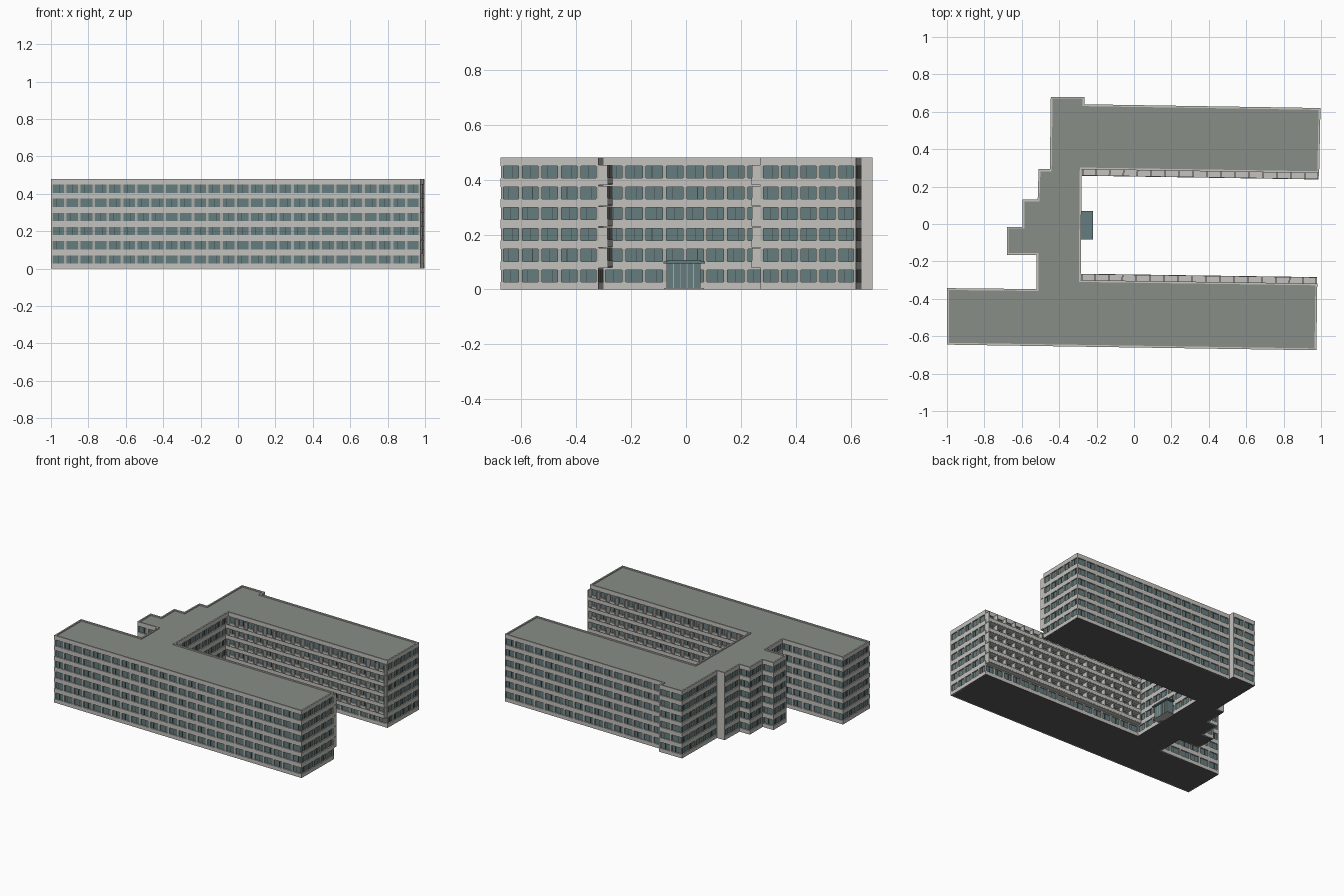
import bpy, bmesh, math
from mathutils import Vector, Matrix

if "Cube" in bpy.data.objects:
    bpy.data.objects.remove(bpy.data.objects["Cube"])

OUT = [(-1, -.645), (.975, -.675), (.98, -.318), (-.285, -.30), (-.28, .292), (.99, .272),
       (.997, .62), (-.265, .64), (-.265, .68), (-.445, .68), (-.45, .292), (-.51, .292),
       (-.515, .13), (-.595, .13), (-.595, -.015), (-.68, -.015), (-.68, -.165),
       (-.52, -.165), (-.52, -.348), (-1, -.343)]
OUT = [Vector(p) for p in OUT]
N = len(OUT)
H, FLOOR, SILL, WIN, REC = .48, .0757, .027, .044, .008


def mat(name, c):
    m = bpy.data.materials.new(name)
    m.diffuse_color = (*c, 1)
    m.use_nodes = True
    m.node_tree.nodes["Principled BSDF"].inputs["Base Color"].default_value = m.diffuse_color
    return m


WALL = mat("wall", (.55, .54, .51))
PIER = mat("pier", (.42, .42, .39))
GLASS = mat("glass", (.13, .20, .21))
FRAME = mat("frame", (.05, .06, .06))
ROOF = mat("roof", (.25, .27, .24))
BASE = mat("underside", (.1, .1, .1))


def finish(bm, name, m):
    me = bpy.data.meshes.new(name)
    bm.to_mesh(me)
    bm.free()
    me.materials.append(m)
    ob = bpy.data.objects.new(name, me)
    bpy.context.collection.objects.link(ob)
    return ob


def inset(d):
    """Mitred inward offset of the counter-clockwise outline."""
    res = []
    for i, p in enumerate(OUT):
        a = (p - OUT[i - 1]).normalized()
        b = (OUT[(i + 1) % N] - p).normalized()
        na, nb = Vector((-a.y, a.x)), Vector((-b.y, b.x))
        res.append(p + (na + nb) * (d / (1 + na.dot(nb))))
    return res


def loop(bm, pts, z):
    return [bm.verts.new((p.x, p.y, z)) for p in pts]


def strip(bm, lo, hi):
    for i in range(N):
        j = (i + 1) % N
        bm.faces.new((lo[i], lo[j], hi[j], hi[i]))


def band(bm, z0, z1, d):
    """Wall ring with returns to the recessed glass."""
    inn = inset(d)
    ls = [loop(bm, inn, z0), loop(bm, OUT, z0), loop(bm, OUT, z1), loop(bm, inn, z1)]
    for a, b in zip(ls, ls[1:]):
        strip(bm, a, b)


def edge_box(bm, e, s0, s1, d0, d1, z0, z1):
    """Box along outline edge e: s along the wall, d outward from it."""
    p, q = OUT[e], OUT[(e + 1) % N]
    t = (q - p).normalized()
    n = Vector((t.y, -t.x))
    c = p + t * (s0 + s1) / 2 + n * (d0 + d1) / 2
    m = (Matrix.Translation((c.x, c.y, (z0 + z1) / 2))
         @ Matrix.Rotation(math.atan2(t.y, t.x), 4, 'Z')
         @ Matrix.Diagonal((s1 - s0, d1 - d0, z1 - z0, 1)))
    bmesh.ops.create_cube(bm, size=1, matrix=m)


# recessed glass skin
bm = bmesh.new()
ins = inset(REC)
strip(bm, loop(bm, ins, .01), loop(bm, ins, H - .015))
finish(bm, "window_glass", GLASS)

# flat roof and underside
bm = bmesh.new()
bm.faces.new(loop(bm, inset(.01), H - .008))
finish(bm, "roof", ROOF)
bm = bmesh.new()
bm.faces.new(loop(bm, OUT, 0)).normal_flip()
finish(bm, "underside", BASE)

# spandrel bands between the window rows
bm = bmesh.new()
for f in range(6):
    band(bm, 0 if f == 0 else (f - 1) * FLOOR + SILL + WIN, f * FLOOR + SILL, REC)
finish(bm, "spandrels", WALL)

# parapet with raised rim
bm = bmesh.new()
band(bm, 5 * FLOOR + SILL + WIN, H, .01)
rim = inset(.01)
strip(bm, loop(bm, rim, H), loop(bm, rim, H - .009))
finish(bm, "parapet", WALL)

# piers, blank panels and window mullions
piers, blanks, mull = bmesh.new(), bmesh.new(), bmesh.new()
for e in range(N):
    L = (OUT[(e + 1) % N] - OUT[e]).length
    if L < .07:
        edge_box(blanks, e, 0, L, -REC, .001, 0, H)
        continue
    n = max(1, round(L / .0765))
    w = L / n
    for f in range(6):
        z0 = f * FLOOR + SILL
        for k in range(n + 1):
            s0, s1 = max(0, k * w - .007), min(L, k * w + .007)
            edge_box(piers, e, s0, s1, -REC - .002, -.001, z0, z0 + WIN)
        for k in range(n):
            c = (k + (.5, .38, .62)[(k + f) % 3]) * w
            edge_box(mull, e, c - .001, c + .001, -REC - .001, -REC + .002, z0, z0 + WIN)
finish(piers, "window_piers", PIER)
finish(blanks, "blank_panels", WALL)
finish(mull, "window_mullions", FRAME)

# courtyard balconies on both inner long walls
slab, rail, div = bmesh.new(), bmesh.new(), bmesh.new()
for e in (2, 4):
    L = (OUT[e + 1] - OUT[e]).length
    n = round(L / .0765)
    w = L / n
    for f in range(1, 6):
        z = f * FLOOR + .006
        edge_box(slab, e, .002, L - .002, 0, .033, z - .004, z + .003)
        edge_box(rail, e, .002, L - .002, .030, .034, z, z + .024)
        for k in range(n + 1):
            s = min(max(k * w, .006), L - .006)
            edge_box(div, e, s - .004, s + .004, 0, .032, z, z + .069)
finish(slab, "balcony_slabs", WALL)
finish(rail, "balcony_parapets", WALL)
finish(div, "balcony_dividers", WALL)


def box(bm, x0, x1, y0, y1, z0, z1):
    m = (Matrix.Translation(((x0 + x1) / 2, (y0 + y1) / 2, (z0 + z1) / 2))
         @ Matrix.Diagonal((x1 - x0, y1 - y0, z1 - z0, 1)))
    bmesh.ops.create_cube(bm, size=1, matrix=m)


# glazed entrance porch with canopy
bm = bmesh.new()
box(bm, -.285, -.235, -.07, .052, 0, .095)
finish(bm, "entrance_glass", GLASS)
bm = bmesh.new()
box(bm, -.285, -.22, -.082, .07, .094, .101)
box(bm, -.285, -.225, -.068, .055, .101, .108)
finish(bm, "entrance_canopy", GLASS)
bm = bmesh.new()
for i in range(6):
    y = -.07 + i * .0244
    box(bm, -.236, -.233, y - .0015, y + .0015, 0, .095)
finish(bm, "entrance_mullions", PIER)
bm = bmesh.new()
box(bm, -.285, -.225, -.08, .065, 0, .005)
finish(bm, "entrance_step", WALL)
